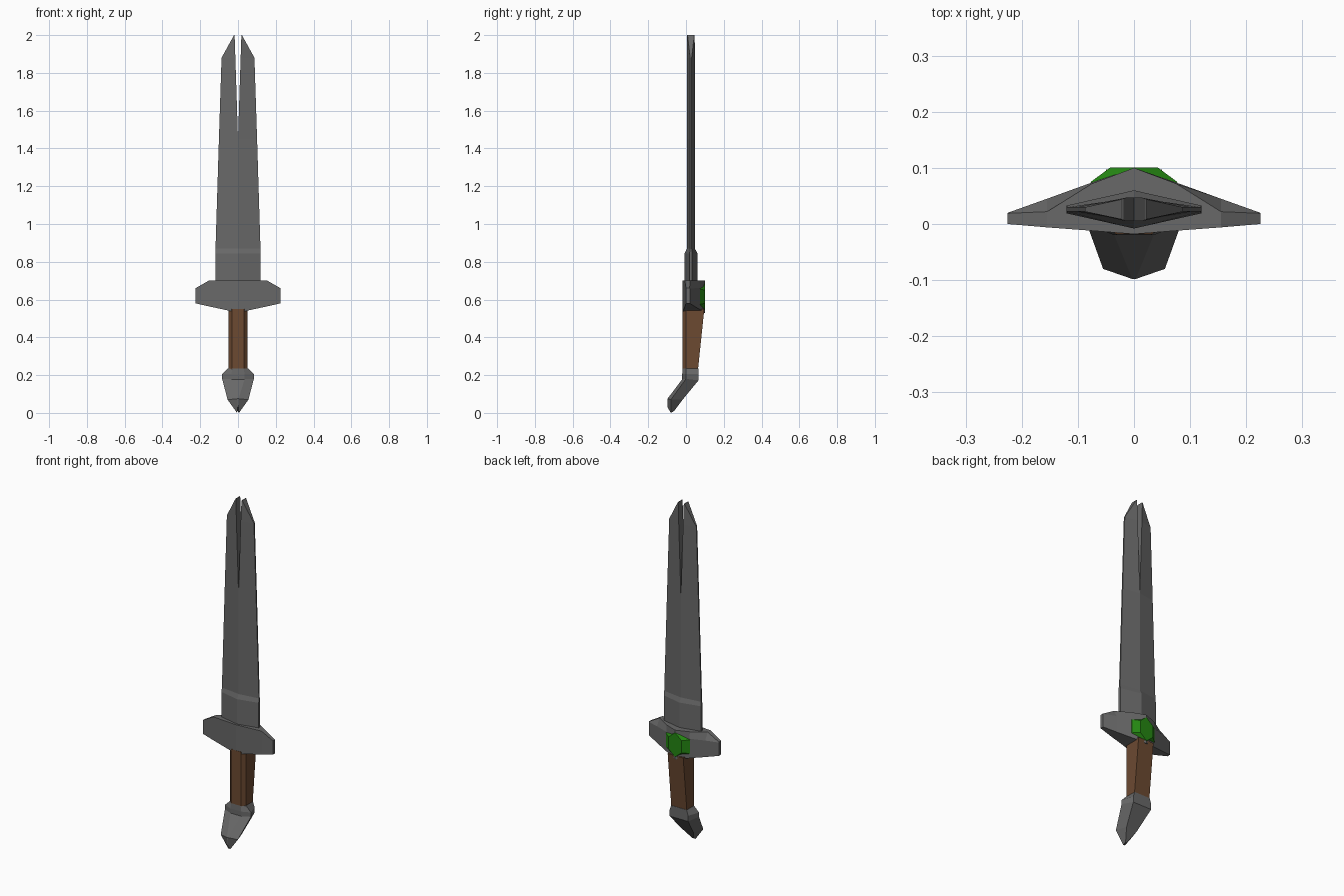
import bpy, bmesh

if "Cube" in bpy.data.objects:
    bpy.data.objects.remove(bpy.data.objects["Cube"])


def material(name, rgb):
    m = bpy.data.materials.new(name)
    m.diffuse_color = (*rgb, 1)
    m.use_nodes = True
    m.node_tree.nodes["Principled BSDF"].inputs["Base Color"].default_value = m.diffuse_color
    return m


steel = material("dark steel", (0.14, 0.14, 0.14))
leather = material("brown grip", (0.15, 0.068, 0.031))
green = material("green gem", (0.018, 0.24, 0.006))


def loft(name, rings, mat):
    """Skin a stack of equal-sized point rings and cap both ends."""
    bm = bmesh.new()
    rows = [[bm.verts.new(p) for p in ring] for ring in rings]
    n = len(rows[0])
    for a, b in zip(rows, rows[1:]):
        for i in range(n):
            j = (i + 1) % n
            bm.faces.new((a[i], a[j], b[j], b[i]))
    bm.faces.new(rows[0])
    bm.faces.new(rows[-1])
    bmesh.ops.recalc_face_normals(bm, faces=bm.faces)
    mesh = bpy.data.meshes.new(name)
    bm.to_mesh(mesh)
    bm.free()
    mesh.materials.append(mat)
    ob = bpy.data.objects.new(name, mesh)
    bpy.context.collection.objects.link(ob)
    return ob


def both_sides(half):
    """Complete a ring from its right-hand (x, y, z) points, front to back."""
    return half + [(-x, y, z) for x, y, z in reversed(half)]


# Blade: one half, split at the tip by a narrow slit, mirrored
# z, slit half gap, outer half width, ridge half depth, edge half depth
blade_levels = [
    (0.66, 0, 0.12, 0.034, 0.007),
    (0.845, 0, 0.12, 0.034, 0.007),
    (0.87, 0, 0.119, 0.021, 0.004),
    (1.45, 0, 0.101, 0.021, 0.004),
    (1.88, 0.014, 0.087, 0.021, 0.004),
    (2.0, 0.018, 0.021, 0.020, 0.018),
]
yc = 0.026
blade = loft("blade", [[(g, yc - d, z), (w, yc - e, z), (w, yc + e, z), (g, yc + d, z)]
                       for z, g, w, d, e in blade_levels], steel)
blade.modifiers.new("mirror", "MIRROR")

# Crossguard: sections along x, deepest in the middle
# x, front y, top back y, back y, bottom z, shoulder z, top z
guard_half = [
    (0.0, -0.018, 0.10, 0.10, 0.53, 0.66, 0.70),
    (0.075, -0.012, 0.072, 0.074, 0.547, 0.66, 0.70),
    (0.155, -0.006, 0.022, 0.045, 0.564, 0.66, 0.70),
    (0.225, 0.0, 0.019, 0.02, 0.58, 0.657, 0.66),
]
sections = [(-s[0], *s[1:]) for s in reversed(guard_half[1:])] + guard_half
loft("crossguard", [[(x, f, top), (x, tb, top), (x, b, sh), (x, b, bot), (x, f, bot)]
                    for x, f, tb, b, bot, sh, top in sections], steel)

# Gem: bevelled hexagon on the back of the guard
def hexagon(rx, rz, y):
    shape = [(0, 1), (1, 0.5), (1, -0.5), (0, -1), (-1, -0.5), (-1, 0.5)]
    return [(rx * a, y, 0.615 + rz * b) for a, b in shape]


loft("gem", [hexagon(0.078, 0.082, 0.06), hexagon(0.077, 0.08, 0.075),
             hexagon(0.042, 0.07, 0.101)], green)

# Grip: tapering depth, chamfered front
loft("grip", [both_sides([(0.032, -0.018, z), (0.05, 0.0, z), (0.05, back, z)])
              for z, back in [(0.225, 0.063), (0.55, 0.097)]], leather)

# Pommel: swells below the grip, then hooks forward to a point
pommel = [
    [(0.03, -0.018, 0.236), (0.052, 0.0, 0.236), (0.05, 0.066, 0.236)],
    [(0.035, -0.02, 0.205), (0.084, 0.0, 0.205), (0.06, 0.066, 0.205)],
    [(0.035, -0.02, 0.178), (0.084, 0.0, 0.18), (0.06, 0.066, 0.172)],
    [(0.003, -0.098, 0.075), (0.055, -0.08, 0.07), (0.035, -0.018, 0.07)],
    [(0.002, -0.098, 0.03), (0.005, -0.08, 0.0), (0.004, -0.063, 0.01)],
]
loft("pommel", [both_sides(r) for r in pommel], steel)
